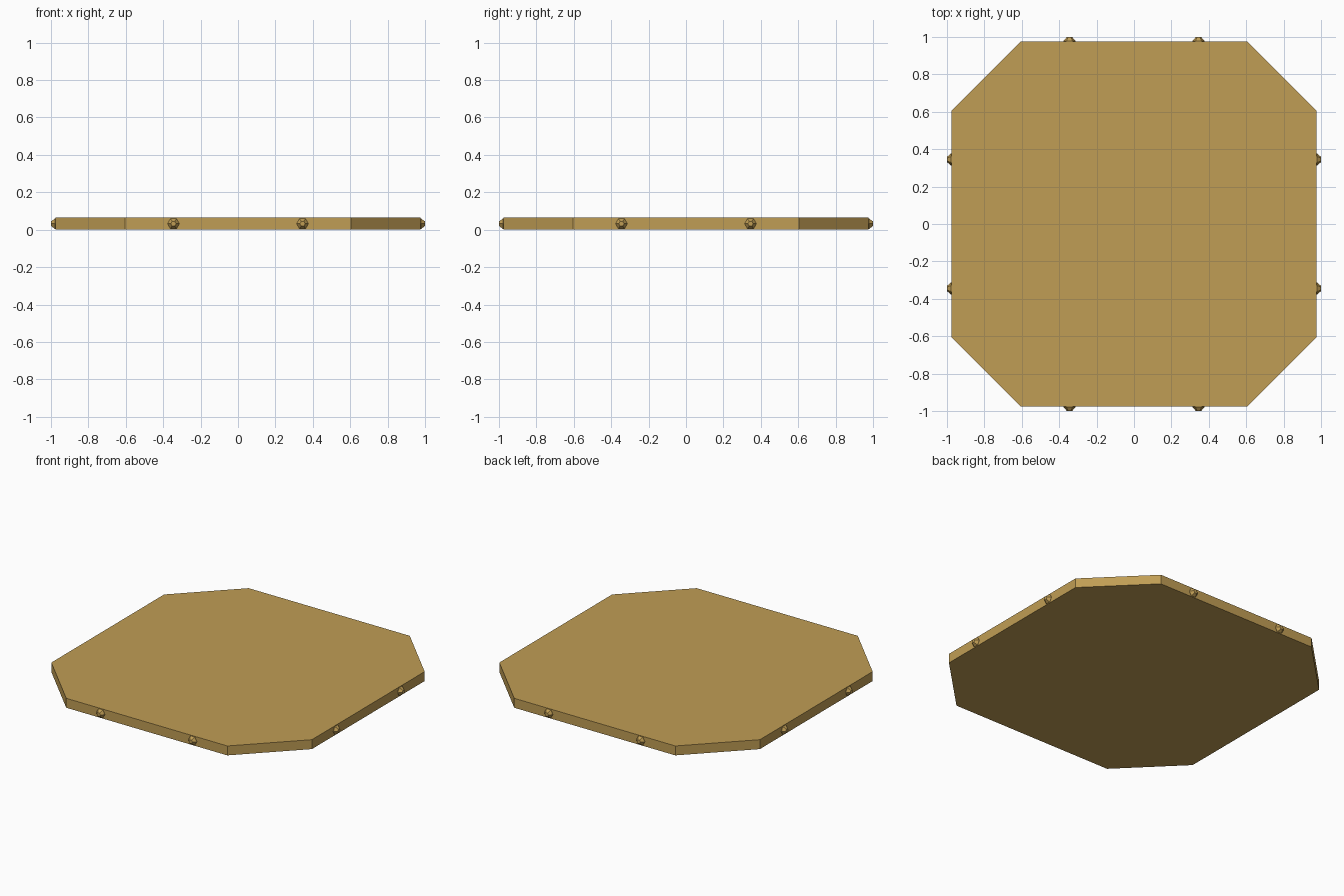
import bpy
import math
from mathutils import Matrix, Vector

if "Cube" in bpy.data.objects:
    bpy.data.objects.remove(bpy.data.objects["Cube"])

HALF, CORNER, HEIGHT = 0.977, 0.604, 0.064


def material(name, color):
    m = bpy.data.materials.new(name)
    m.diffuse_color = color
    m.use_nodes = True
    m.node_tree.nodes["Principled BSDF"].inputs["Base Color"].default_value = m.diffuse_color
    return m


def loft(name, rings, mat):
    """Closed solid through a list of equal-length rings."""
    n = len(rings[0])
    verts = [p for ring in rings for p in ring]
    faces = [list(range(n))[::-1], list(range(len(verts) - n, len(verts)))]
    for k in range(len(rings) - 1):
        for i in range(n):
            j = (i + 1) % n
            faces.append([k * n + i, k * n + j, (k + 1) * n + j, (k + 1) * n + i])
    mesh = bpy.data.meshes.new(name)
    mesh.from_pydata(verts, [], faces)
    mesh.materials.append(mat)
    obj = bpy.data.objects.new(name, mesh)
    bpy.context.collection.objects.link(obj)
    return obj


wood = material("golden_wood", (0.53, 0.34, 0.09, 1))

# Octagonal slab
outline = []
for q in range(4):
    turn = Matrix.Rotation(q * math.pi / 2, 3, 'Z')
    outline += [turn @ Vector((HALF, CORNER, 0)), turn @ Vector((CORNER, HALF, 0))]
loft("slab", [[p + Vector((0, 0, z)) for p in outline] for z in (0, HEIGHT)], wood)


# Tapered six-sided studs, two per long edge
def hexagon(radius, x, y):
    return [(x, y + radius * math.cos(a * math.pi / 3),
             HEIGHT / 2 + radius * math.sin(a * math.pi / 3)) for a in range(6)]


for q, side in enumerate(("right", "back", "left", "front")):
    for i, y in enumerate((-0.345, 0.345)):
        stud = loft(f"{side}_stud_{i + 1}",
                    [hexagon(r, x, y) for r, x in ((0.032, HALF - 0.01), (0.032, HALF + 0.002), (0.014, 1.0))],
                    wood)
        stud.data.transform(Matrix.Rotation(q * math.pi / 2, 4, 'Z'))
